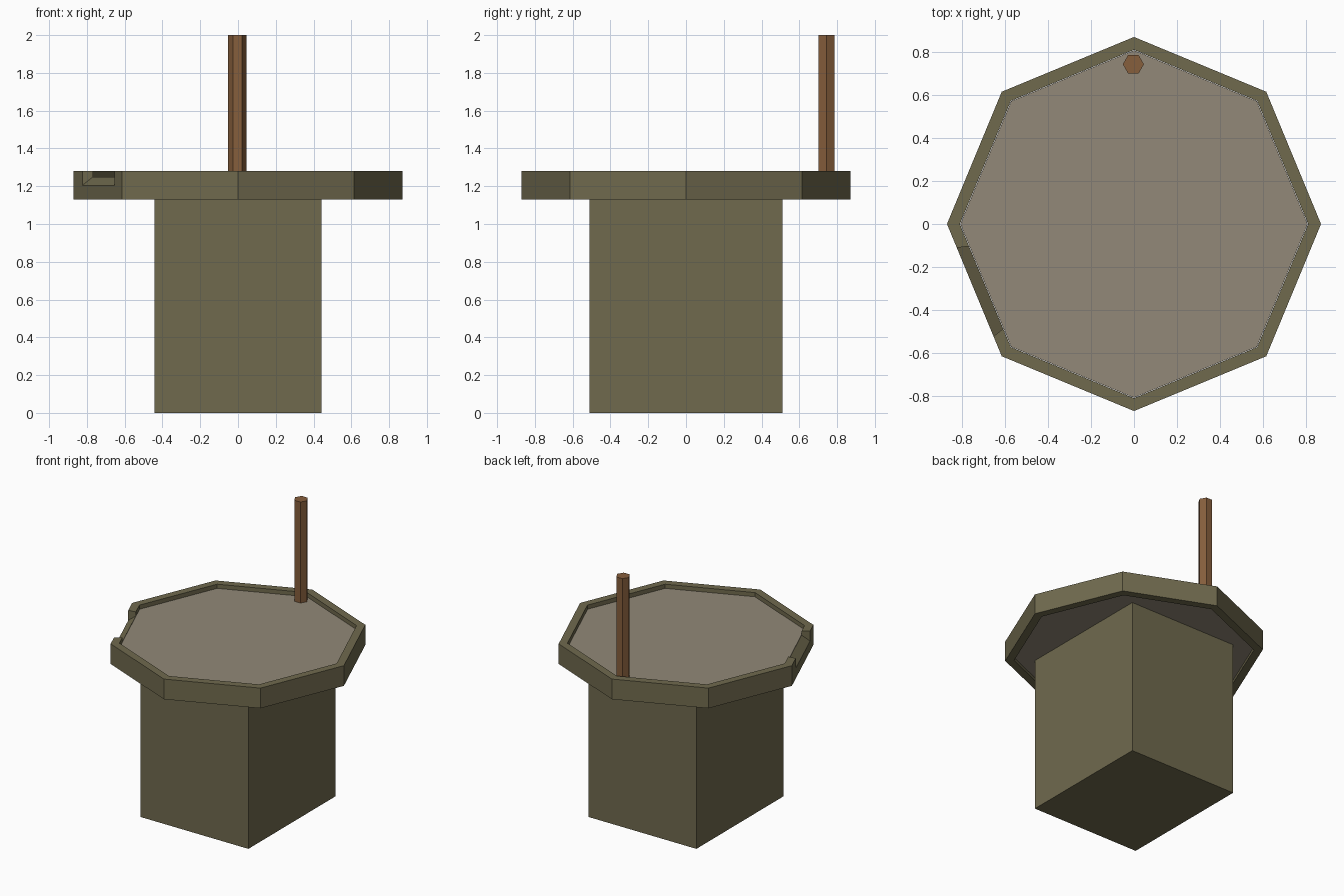
import bpy, bmesh, math
from mathutils import Vector

if "Cube" in bpy.data.objects:
    bpy.data.objects.remove(bpy.data.objects["Cube"])

def material(name, rgb):
    m = bpy.data.materials.new(name)
    m.diffuse_color = (*rgb, 1)
    m.use_nodes = True
    m.node_tree.nodes["Principled BSDF"].inputs["Base Color"].default_value = m.diffuse_color
    return m

OLIVE = material("olive_stone", (0.162, 0.144, 0.076))
SAND = material("sand_top", (0.287, 0.25, 0.188))
WOOD = material("brown_wood", (0.238, 0.112, 0.045))

def finish(name, bm, mat):
    bmesh.ops.remove_doubles(bm, verts=bm.verts, dist=1e-5)
    bmesh.ops.recalc_face_normals(bm, faces=bm.faces)
    me = bpy.data.meshes.new(name)
    bm.to_mesh(me)
    bm.free()
    me.materials.append(mat)
    ob = bpy.data.objects.new(name, me)
    bpy.context.collection.objects.link(ob)
    return ob

def prism(name, n, r, z0, z1, mat, centre=(0, 0)):
    bm = bmesh.new()
    rings = [[bm.verts.new((centre[0] + r * math.cos(2 * math.pi * i / n),
                            centre[1] + r * math.sin(2 * math.pi * i / n), z))
              for i in range(n)] for z in (z0, z1)]
    for ring in rings:
        bm.faces.new(ring)
    for i in range(n):
        j = (i + 1) % n
        bm.faces.new((rings[0][i], rings[0][j], rings[1][j], rings[1][i]))
    return finish(name, bm, mat)

# Pedestal block
bm = bmesh.new()
bmesh.ops.create_cube(bm, size=1)
for v in bm.verts:
    v.co = (v.co.x * 0.885, v.co.y * 1.02, (v.co.z + 0.5) * 1.16)
finish("pedestal", bm, OLIVE)

# Octagonal slab inside the rim, and the upright hexagonal rod
prism("slab", 8, 0.808, 1.15, 1.25, SAND)
prism("rod", 6, 0.049, 1.22, 2.0, WOOD, (-0.003, 0.743))

# Octagonal rim with a sloping spout cut into one side
Z0, Z1, RO, RI = 1.13, 1.28, 0.87, 0.81
def station(a):
    """Outer and inner plan points at side position a (0..8)."""
    i, t = int(a), a - int(a)
    out = []
    for r in (RO, RI):
        p, q = [Vector((math.cos(k * math.pi / 4), math.sin(k * math.pi / 4))) * r
                for k in (i, i + 1)]
        out.append(p.lerp(q, t))
    return out

bm = bmesh.new()
def quad(*pts):
    bm.faces.new([bm.verts.new((p.x, p.y, z)) for p, z in pts])

stops = [0, 1, 2, 3, 4, 4.18, 4.85, 5, 6, 7, 8]
for a, b in zip(stops, stops[1:]):
    (ao, ai), (bo, bi) = station(a), station(b)
    spout = a == 4.18
    zo, zi = (1.205, 1.25) if spout else (Z1, Z1)
    quad((ao, Z0), (bo, Z0), (bo, zo), (ao, zo))
    quad((ai, Z0), (bi, Z0), (bi, zi), (ai, zi))
    quad((ao, Z0), (bo, Z0), (bi, Z0), (ai, Z0))
    quad((ao, zo), (bo, zo), (bi, zi), (ai, zi))
    if spout:
        for o, i in ((ao, ai), (bo, bi)):
            quad((o, zo), (i, zi), (i, Z1), (o, Z1))
finish("rim", bm, OLIVE)
